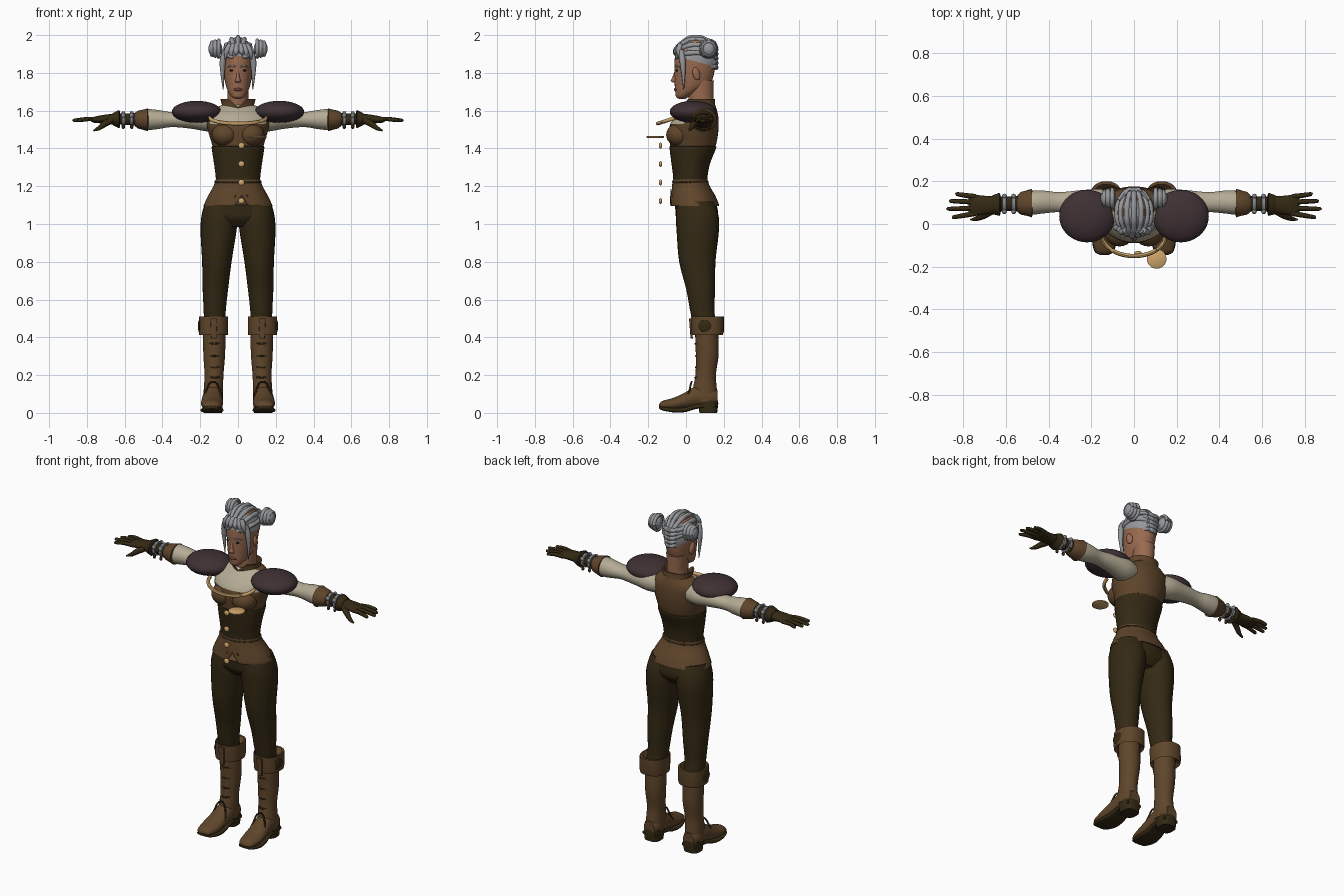
import bpy, bmesh, math
from mathutils import Vector, Matrix

def material(name, r, g, b):
    m = bpy.data.materials.new(name)
    m.diffuse_color = (r, g, b, 1)
    return m

SKIN = material("skin", 0.32, 0.145, 0.08)
HAIR = material("grey hair", 0.30, 0.31, 0.325)
DARK = material("dark leather", 0.034, 0.022, 0.007)
BROWN = material("brown leather", 0.115, 0.06, 0.024)
CREAM = material("cream cloth", 0.46, 0.41, 0.30)
PLUM = material("plum padding", 0.05, 0.03, 0.034)
GOLD = material("gold", 0.62, 0.38, 0.15)
STEEL = material("steel", 0.22, 0.23, 0.25)
LIPS = material("lips", 0.17, 0.055, 0.04)
EYE = material("eye", 0.02, 0.015, 0.012)

def finish(bm, name, mat, mirror=False):
    bmesh.ops.recalc_face_normals(bm, faces=bm.faces)
    me = bpy.data.meshes.new(name)
    bm.to_mesh(me)
    bm.free()
    me.materials.append(mat)
    ob = bpy.data.objects.new(name, me)
    bpy.context.collection.objects.link(ob)
    if mirror:
        ob.modifiers.new("mirror", 'MIRROR').use_mirror_merge = False
    return ob

def smooth_path(rows, sub):
    """Catmull-Rom interpolation of rows of numbers."""
    rows = [Vector(r) for r in rows]
    out = []
    for i in range(len(rows) - 1):
        a, b, c, d = rows[max(i - 1, 0)], rows[i], rows[i + 1], rows[min(i + 2, len(rows) - 1)]
        for k in range(sub):
            t = k / sub
            out.append(0.5 * (2 * b + (c - a) * t + (2 * a - 5 * b + 4 * c - d) * t * t
                              + (3 * b - a - 3 * c + d) * t ** 3))
    return out + [rows[-1]]

def loft(name, rows, mat, axis='Z', mirror=False, n=28, sub=4, power=1.0, tweak=None):
    """Elliptic rings (position, centre1, centre2, radius1, radius2) along an axis."""
    bm = bmesh.new()
    rings = []
    for p, c1, c2, r1, r2 in smooth_path(rows, sub):
        ring = []
        for k in range(n):
            a = math.tau * k / n
            u, v = math.cos(a), math.sin(a)
            u = c1 + r1 * math.copysign(abs(u) ** power, u)
            v = c2 + r2 * math.copysign(abs(v) ** power, v)
            co = {'Z': (u, v, p), 'X': (p, u, v), 'Y': (u, p, v)}[axis]
            ring.append(bm.verts.new(tweak(*co) if tweak else co))
        rings.append(ring)
    for a, b in zip(rings, rings[1:]):
        for k in range(n):
            bm.faces.new((a[k], a[(k + 1) % n], b[(k + 1) % n], b[k]))
    bm.faces.new(rings[0])
    bm.faces.new(rings[-1])
    return finish(bm, name, mat, mirror)

def ball(name, c, r, mat, mirror=False, seg=24, rot=(0, 0, 0), cut=None):
    bm = bmesh.new()
    m = Matrix.Translation(c)
    for ang, ax in zip(rot, 'XYZ'):
        m = m @ Matrix.Rotation(ang, 4, ax)
    bmesh.ops.create_uvsphere(bm, u_segments=seg, v_segments=seg // 2 + 2, radius=1,
                              matrix=m @ Matrix.Diagonal((*r, 1)))
    if cut:
        bmesh.ops.bisect_plane(bm, geom=bm.verts[:] + bm.edges[:] + bm.faces[:],
                               plane_co=cut[0], plane_no=cut[1], clear_inner=True)
    return finish(bm, name, mat, mirror)

def tube(name, pts, radii, mat, mirror=False, n=8, sub=4):
    """Round tube along a smoothed path, radius per point or constant."""
    if not isinstance(radii, (list, tuple)):
        radii = [radii] * len(pts)
    path = smooth_path([(*p, r) for p, r in zip(pts, radii)], sub)
    bm = bmesh.new()
    rings = []
    for i, q in enumerate(path):
        d = (path[min(i + 1, len(path) - 1)] - path[max(i - 1, 0)]).to_3d().normalized()
        ref = Vector((1, 0, 0)) if abs(d.x) < 0.8 else Vector((0, 0, 1))
        s = d.cross(ref).normalized()
        w = d.cross(s)
        rings.append([bm.verts.new(q.to_3d() + q[3] * (s * math.cos(math.tau * k / n)
                      + w * math.sin(math.tau * k / n))) for k in range(n)])
    for a, b in zip(rings, rings[1:]):
        for k in range(n):
            bm.faces.new((a[k], a[(k + 1) % n], b[(k + 1) % n], b[k]))
    bm.faces.new(rings[0])
    bm.faces.new(rings[-1])
    return finish(bm, name, mat, mirror)

# Head, neck and face
loft("head", [(1.662, 0, -.02, .012, .015), (1.672, 0, -.02, .032, .032), (1.70, 0, .005, .052, .062),
              (1.74, 0, .033, .066, .093), (1.79, 0, .043, .075, .104), (1.86, 0, .048, .08, .109),
              (1.92, 0, .05, .076, .1), (1.97, 0, .055, .05, .065)], SKIN)
loft("neck", [(1.56, 0, .085, .068, .068), (1.62, 0, .082, .057, .064), (1.68, 0, .08, .055, .066),
              (1.76, 0, .085, .06, .062)], SKIN)
loft("nose", [(1.81, 0, -.052, .007, .008), (1.775, 0, -.058, .01, .015), (1.758, 0, -.058, .016, .023),
              (1.748, 0, -.055, .012, .012)], SKIN, n=12)
ball("ear", (.079, .055, 1.795), (.012, .02, .035), SKIN, True, 16, (.25, 0, .3))
ball("eye", (.031, -.048, 1.813), (.014, .008, .006), EYE, True, 12)
ball("mouth", (0, -.05, 1.712), (.025, .015, .009), LIPS, False, 16)
tube("eyebrow", [(.012, -.058, 1.832), (.033, -.053, 1.838), (.056, -.035, 1.83)], [.004, .005, .002], HAIR, True)

# Hair: cap, braided rows, fringe, side locks and two buns
ball("hair_cap", (0, .052, 1.87), (.084, .112, .12), HAIR, False, 32,
     cut=((0, -.06, 1.89), Vector((0, .27, 1)).normalized()))
for i in range(-3, 4):
    a = i * 0.42
    pts = [(.083 * math.sin(a) * math.sin(t), .052 - .11 * math.cos(t), 1.87 + .119 * math.cos(a) * math.sin(t))
           for t in [math.pi * k / 10 for k in range(1, 10)]]
    tube("hair_braid", pts, [.007] + [.014, .012] * 3 + [.014, .008], HAIR)
for k in range(5):
    z = 1.93 - k * .024
    w = .068 - .006 * k
    tube("hair_back_roll", [(-w, .11, z + .004), (-w * .55, .151, z), (0, .16, z - .006), (w * .55, .151, z),
                            (w, .11, z + .004)], .013, HAIR)
for x, z in [(-.06, 1.868), (-.035, 1.875), (-.01, 1.89), (.018, 1.895), (.042, 1.875), (.064, 1.868)]:
    tube("fringe_lock", [(x * .7, -.03, 1.95), (x, -.06 + abs(x) * .35, 1.915), (x * 1.12, -.062 + abs(x) * .45, z)],
         [.014, .014, .002], HAIR)
tube("side_lock", [(.068, -.025, 1.92), (.081, -.018, 1.86), (.082, -.014, 1.79), (.078, -.012, 1.71)],
     [.014, .016, .01, .002], HAIR, True)
ball("bun", (.12, .12, 1.928), (.037, .042, .045), HAIR, True)
for k in range(3):
    ring = [(.102 + .018 * k, .12 + (.042 - .005 * k) * math.cos(t), 1.928 + (.044 - .005 * k) * math.sin(t))
            for t in [math.tau * j / 8 for j in range(9)]]
    tube("bun_coil", ring, .01, HAIR, True, 8, 3)

# Torso: vest with cream shirt front, bust, collar, corset, peplum
vest = loft("vest", [(1.36, 0, .028, .125, .108), (1.42, 0, .037, .137, .122), (1.48, 0, .04, .155, .13),
                     (1.53, 0, .045, .166, .128), (1.575, 0, .06, .165, .11), (1.605, 0, .075, .135, .088),
                     (1.63, 0, .085, .085, .07)], BROWN, n=40, sub=6)
vest.data.materials.append(CREAM)
for f in vest.data.polygons:
    if f.center.z > 1.53 and f.center.y < .055 and abs(f.center.x) < .15:
        f.material_index = 1
ball("bust", (.068, -.035, 1.472), (.072, .07, .062), BROWN, True)

def collar_notch(x, y, z):
    return (x, y, z - .045 * max(0, 1 - abs(x) / .05) if y < .06 and z > 1.61 else z)
loft("collar", [(1.59, 0, .085, .108, .08), (1.625, 0, .08, .083, .075), (1.662, 0, .075, .094, .078),
                (1.66, 0, .075, .084, .07), (1.62, 0, .08, .07, .066)], BROWN, n=40, sub=1, tweak=collar_notch)
loft("corset", [(1.20, 0, .022, .117, .09), (1.25, 0, .023, .118, .091), (1.32, 0, .025, .127, .102),
                (1.40, 0, .036, .139, .123), (1.412, 0, .036, .136, .12)], DARK, n=40)

def hem_notch(x, y, z):
    return (x, y, z + .06 * max(0, 1 - abs(x - .02) / .035) if y < 0 and z < 1.14 else z)
loft("peplum", [(1.235, 0, .022, .119, .092), (1.20, 0, .026, .13, .1), (1.15, 0, .038, .158, .117),
                (1.098, 0, .046, .182, .13), (1.10, 0, .046, .174, .122)], BROWN, n=56, tweak=hem_notch)
loft("waist_seam", [(1.215, 0, .023, .12, .093), (1.222, 0, .023, .126, .097), (1.23, 0, .023, .12, .093)], DARK)

# Gold ornaments: chest arc, disc, buttons
tube("chest_arc", [(.148 * math.cos(t), -.055 - .095 * math.sin(t), 1.562 - .03 * math.sin(t))
                   for t in [math.pi * k / 12 for k in range(13)]], .01, GOLD)
loft("disc", [(1.456, .106, -.163, .043, .043), (1.458, .106, -.163, .046, .046), (1.464, .106, -.163, .046, .046),
              (1.467, .106, -.163, .042, .042)], GOLD, sub=1)
for z in (1.415, 1.318, 1.22, 1.122):
    ball("button", (.018, -.135, z), (.017, .009, .016), GOLD, False, 16)

# Shoulder pads, sleeves, cuffs
ball("shoulder_pad", (.219, .037, 1.594), (.131, .123, .058), PLUM, True, 36)
loft("sleeve", [(.1, .09, 1.55, .06, .055), (.16, .092, 1.552, .072, .062), (.25, .1, 1.555, .058, .05),
                (.35, .102, 1.553, .047, .04), (.42, .103, 1.553, .053, .05), (.48, .1, 1.553, .056, .055),
                (.5, .1, 1.553, .04, .04)], CREAM, 'X', True)
loft("sleeve_cuff", [(.474, .098, 1.552, .05, .048), (.478, .098, 1.552, .067, .06), (.5, .098, 1.552, .06, .054),
                     (.53, .097, 1.553, .053, .047), (.545, .096, 1.553, .04, .036)], BROWN, 'X', True, sub=1)

# Gloves with wrist bands, fingers and thumb
loft("glove", [(.52, .095, 1.555, .038, .034), (.6, .094, 1.555, .034, .03), (.66, .09, 1.555, .04, .028),
               (.71, .088, 1.555, .045, .023), (.755, .088, 1.552, .05, .017), (.775, .088, 1.55, .044, .01)],
     DARK, 'X', True)
loft("glove_flare", [(.625, .092, 1.555, .045, .042), (.63, .092, 1.555, .054, .048), (.665, .09, 1.555, .043, .031)],
     DARK, 'X', True, sub=1)
for x in (.563, .607):
    loft("wrist_band", [(x - .01, .094, 1.555, .034, .03), (x - .008, .094, 1.555, .043, .04),
                        (x + .008, .094, 1.555, .043, .04), (x + .01, .094, 1.555, .034, .03)], STEEL, 'X', True, sub=1)
    for s in (-1, 1):
        ball("band_buckle", (x, .094 + .036 * s, 1.575), (.012, .012, .014), STEEL, True, 12)
        ball("band_stud", (x, .094 + .03 * s, 1.515), (.009, .009, .012), DARK, True, 12)
for y, tip, spread in ((.128, .835, .012), (.102, .862, .005), (.075, .872, -.004), (.05, .85, -.018)):
    tube("finger", [(.74, y, 1.553), (.79, y + spread * .5, 1.556), (tip - .006, y + spread, 1.549),
                    (tip, y + spread, 1.548)], [.0125, .0115, .009, .003], DARK, True)
tube("thumb", [(.67, .06, 1.55), (.705, .04, 1.53), (.735, .026, 1.508), (.765, .02, 1.494)],
     [.018, .017, .012, .004], DARK, True)

# Trousers
loft("pelvis", [(1.22, 0, .025, .112, .085), (1.15, 0, .04, .155, .105), (1.08, 0, .055, .18, .112),
                (1.03, 0, .058, .18, .108), (.985, 0, .06, .12, .07)], DARK, n=36)
loft("trouser_leg", [(1.12, .088, .052, .085, .095), (1.04, .098, .06, .096, .113), (.95, .104, .062, .094, .111),
                     (.8, .112, .06, .078, .096), (.65, .12, .078, .067, .076), (.55, .123, .085, .059, .065),
                     (.46, .125, .1, .055, .06)], DARK, 'Z', True)

# Boots: shaft, foot, sole, heel, cuff
loft("boot_shaft", [(.48, .126, .11, .06, .062), (.4, .126, .11, .06, .061), (.3, .126, .112, .057, .06),
                    (.2, .127, .104, .05, .054), (.13, .13, .1, .051, .063), (.06, .132, .1, .053, .066)],
     BROWN, 'Z', True)
loft("boot_foot", [(-.142, .14, .036, .02, .01), (-.125, .14, .041, .044, .022), (-.06, .138, .048, .058, .034),
                   (.0, .136, .065, .056, .046), (.06, .133, .085, .053, .06), (.13, .132, .08, .05, .055),
                   (.166, .132, .075, .036, .045)], BROWN, 'Y', True)
loft("boot_sole", [(-.144, .14, .031, .022, .007), (-.125, .14, .023, .047, .01), (-.06, .138, .014, .06, .012),
                   (0, .136, .018, .056, .013), (.06, .133, .035, .05, .013), (.16, .132, .04, .048, .013)],
     DARK, 'Y', True, power=.6)
loft("boot_heel", [(0, .132, .118, .047, .047), (.05, .132, .118, .051, .053), (.065, .132, .118, .05, .05)],
     DARK, 'Z', True, sub=1, power=.7)
loft("boot_cuff", [(.43, .13, .113, .06, .062), (.412, .13, .113, .076, .082), (.43, .13, .114, .078, .086),
                   (.51, .129, .113, .077, .087), (.51, .128, .108, .07, .078), (.48, .126, .1, .055, .06)],
     BROWN, 'Z', True, sub=1, power=.85)
ball("cuff_patch", (.204, .1, .46), (.008, .036, .034), DARK, True, 16)
loft("cuff_tab", [(.395, .128, .03, .014, .006), (.5, .128, .024, .018, .008)], BROWN, 'Z', True, n=12, sub=1, power=.4)
for z, y in ((.37, .049), (.305, .052), (.245, .052), (.19, .048)):
    tube("boot_lace", [(.098, y + .012, z), (.126, y, z - .004), (.152, y + .012, z)], .005, DARK, True)
tube("boot_seam", [(.19, -.03, .05), (.176, .01, .095), (.155, .025, .15), (.132, .03, .165),
                   (.108, .025, .15), (.09, .01, .095), (.084, -.03, .05)], .005, DARK, True)

# Smooth shading with crisp edges
for ob in bpy.context.scene.objects:
    ob.select_set(True)
    bpy.context.view_layer.objects.active = ob
bpy.ops.object.shade_smooth_by_angle(angle=math.radians(45))
